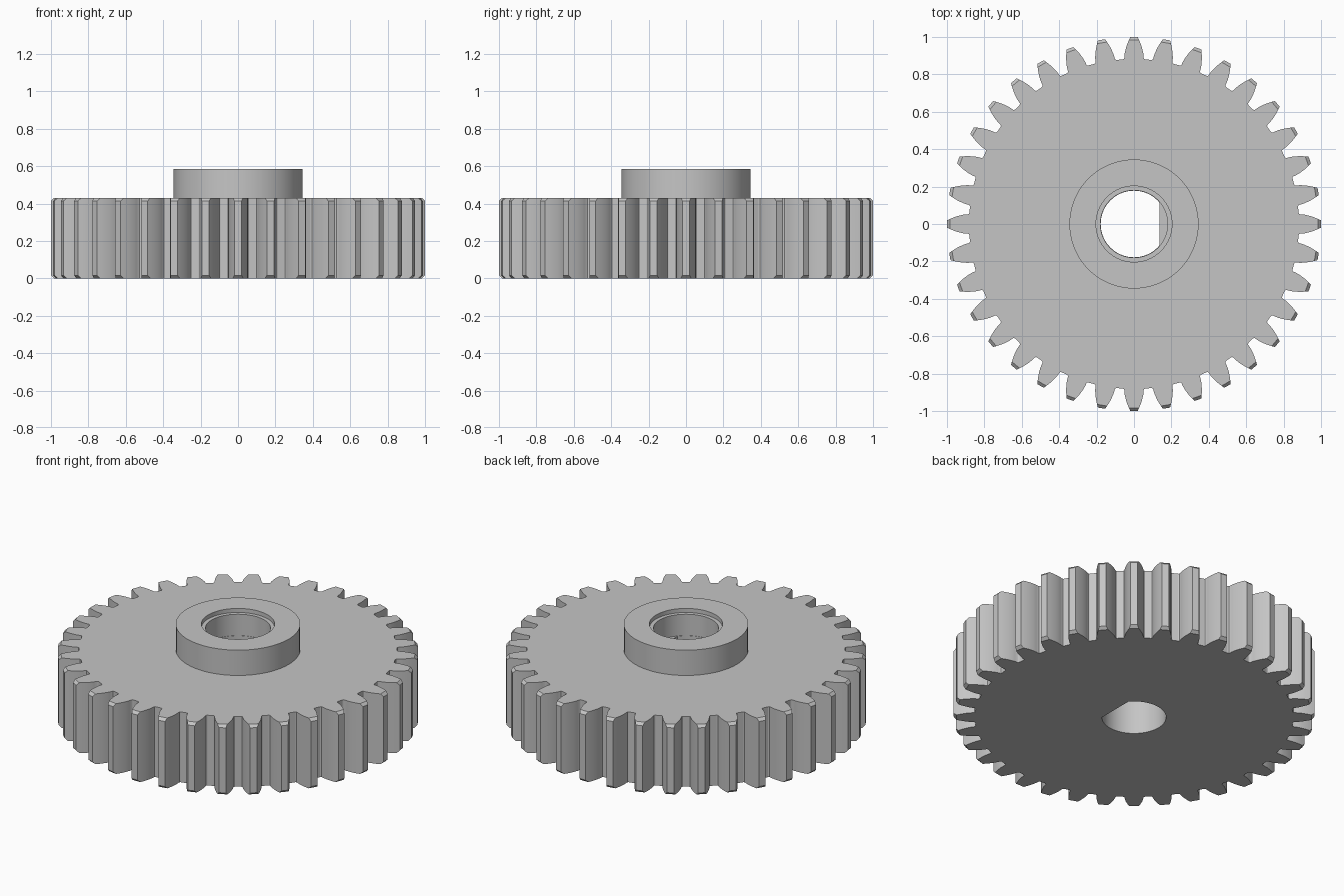
import bpy, bmesh, math

if "Cube" in bpy.data.objects:
    bpy.data.objects.remove(bpy.data.objects["Cube"], do_unlink=True)

TEETH = 36
TIP, ROOT, PITCH = 1.0, 0.882, 0.947
BASE = PITCH * math.cos(math.radians(20))
CHAMFER = 0.016
GEAR_TOP, HUB_TOP = 0.43, 0.585
SEGMENTS = 72

steel = bpy.data.materials.new("grey_steel")
steel.use_nodes = True
grey = (0.56, 0.56, 0.56, 1)
steel.diffuse_color = grey
steel.node_tree.nodes["Principled BSDF"].inputs["Base Color"].default_value = grey


def half_angle(r):
    """Half of the angle a tooth spans at radius r (involute flank)."""
    inv = lambda a: math.tan(a) - a
    return (math.pi / (2 * TEETH) + inv(math.radians(20))
            - inv(math.acos(min(1, BASE / r))))


def tooth_loop(limit):
    """Outline of the toothed wheel, cut off at a radius limit."""
    flank = [(ROOT, 0.068), (ROOT + 0.003, 0.0615)]
    radii = [BASE + (TIP - CHAMFER - BASE) * i / 6 for i in range(7)] + [TIP]
    flank += [(min(r, limit), half_angle(min(r, limit))) for r in radii]
    tooth = [(r, -a) for r, a in flank] + [(r, a) for r, a in reversed(flank)]
    return [(r * math.cos(a + k * math.tau / TEETH), r * math.sin(a + k * math.tau / TEETH))
            for k in range(TEETH) for r, a in tooth]


def circle(radius, flat=9.0):
    """Circle, optionally with a flat on the +x side."""
    return [(min(flat, radius * math.cos(i * math.tau / SEGMENTS)),
             radius * math.sin(i * math.tau / SEGMENTS)) for i in range(SEGMENTS)]


def wall(bm, layers, closed=False):
    """Skin between stacked outlines given as (points, z)."""
    rings = [[bm.verts.new((x, y, z)) for x, y in pts] for pts, z in layers]
    if closed:
        rings.append(rings[0])
    for low, high in zip(rings, rings[1:]):
        for i in range(len(low)):
            j = (i + 1) % len(low)
            bm.faces.new((low[i], low[j], high[j], high[i]))


def finish(bm, name):
    bmesh.ops.recalc_face_normals(bm, faces=bm.faces[:])
    mesh = bpy.data.meshes.new(name)
    bm.to_mesh(mesh)
    bm.free()
    mesh.materials.append(steel)
    obj = bpy.data.objects.new(name, mesh)
    bpy.context.collection.objects.link(obj)
    bpy.ops.object.select_all(action="DESELECT")
    obj.select_set(True)
    bpy.context.view_layer.objects.active = obj
    bpy.ops.object.shade_smooth_by_angle(angle=math.radians(25))


# Toothed wheel with chamfered tips and a D-shaped shaft hole
bm = bmesh.new()
full, cut = tooth_loop(TIP), tooth_loop(TIP - CHAMFER)
wall(bm, [(cut, 0), (full, CHAMFER), (full, GEAR_TOP - CHAMFER), (cut, GEAR_TOP)])
shaft = circle(0.178, 0.178 * math.cos(math.radians(40)))
wall(bm, [(shaft, 0), (shaft, GEAR_TOP)])
bmesh.ops.remove_doubles(bm, verts=bm.verts[:], dist=0.00001)
for z in (0, GEAR_TOP):
    rim = [e for e in bm.edges if e.is_boundary
           and all(abs(v.co.z - z) < 0.0001 for v in e.verts)]
    bmesh.ops.triangle_fill(bm, edges=rim, use_beauty=True, normal=(0, 0, 1))
finish(bm, "toothed_wheel")

# Raised hub with a round bore and a shallow counterbore, sunk into the wheel
bm = bmesh.new()
sunk, ledge = GEAR_TOP - 0.03, HUB_TOP - 0.025
wall(bm, [(circle(r), z) for r, z in (
    (0.345, sunk), (0.345, HUB_TOP), (0.203, HUB_TOP),
    (0.203, ledge), (0.18, ledge), (0.18, sunk))], closed=True)
finish(bm, "hub")
